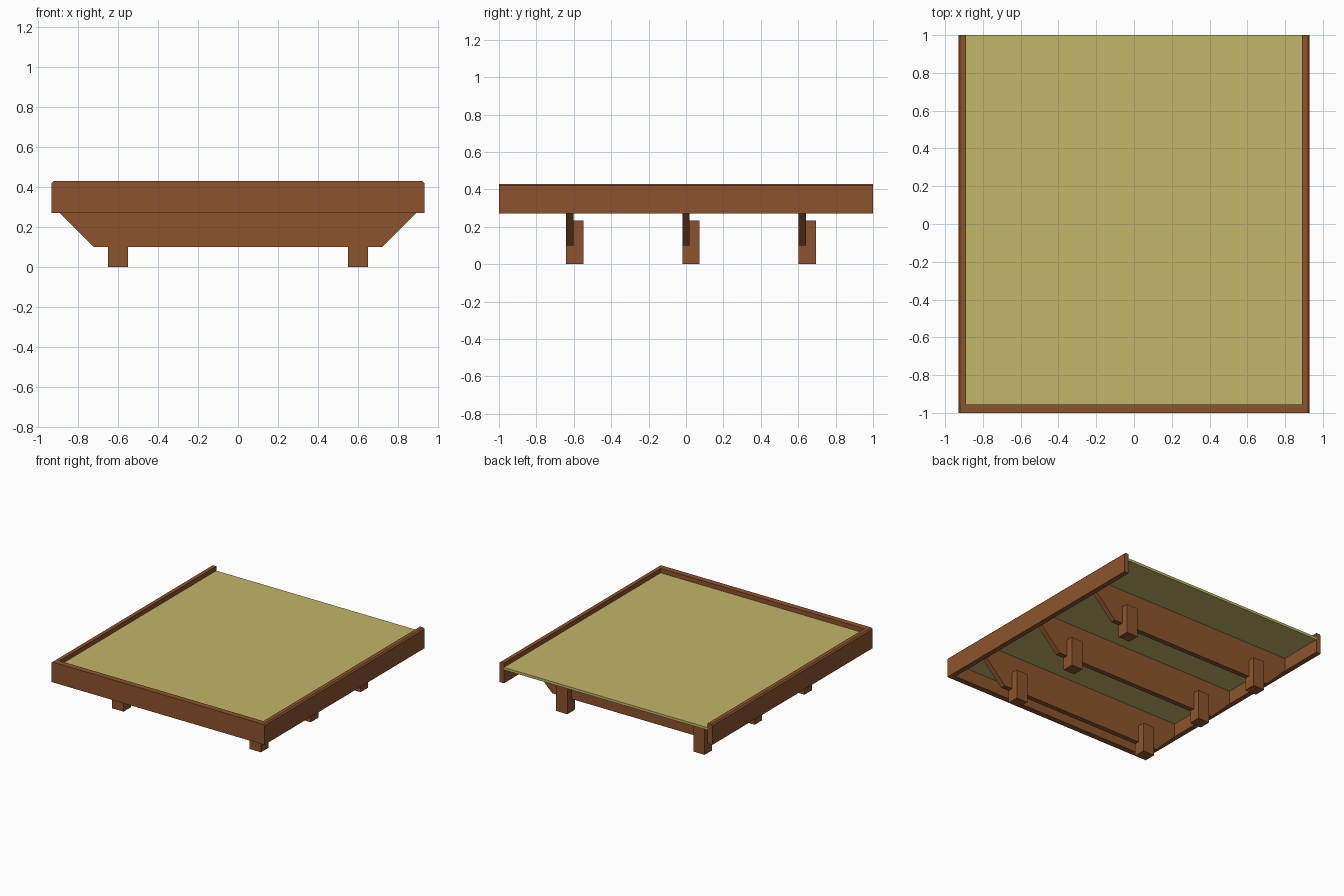
import bpy, bmesh
from mathutils import Vector

if "Cube" in bpy.data.objects:
    bpy.data.objects.remove(bpy.data.objects["Cube"])


def material(name, rgb):
    m = bpy.data.materials.new(name)
    m.diffuse_color = (*rgb, 1)
    m.use_nodes = True
    m.node_tree.nodes["Principled BSDF"].inputs["Base Color"].default_value = m.diffuse_color
    return m


wood = material("brown wood", (0.262, 0.088, 0.026))
straw = material("straw mat", (0.54, 0.465, 0.142))


def prism(name, profile, start, end, axis, mat):
    """Extrude a 2D profile: axis 'y' takes (x, z) points, 'x' takes (y, z) points."""
    bm = bmesh.new()
    if axis == 'y':
        pts = [(a, start, b) for a, b in profile]
        move = (0, end - start, 0)
    else:
        pts = [(start, a, b) for a, b in profile]
        move = (end - start, 0, 0)
    face = bm.faces.new([bm.verts.new(p) for p in pts])
    new = bmesh.ops.extrude_face_region(bm, geom=[face])["geom"]
    bmesh.ops.translate(bm, vec=Vector(move),
                        verts=[v for v in new if isinstance(v, bmesh.types.BMVert)])
    bmesh.ops.recalc_face_normals(bm, faces=bm.faces)
    mesh = bpy.data.meshes.new(name)
    bm.to_mesh(mesh)
    bm.free()
    mesh.materials.append(mat)
    obj = bpy.data.objects.new(name, mesh)
    bpy.context.collection.objects.link(obj)
    return obj


def rect(a0, a1, b0, b1):
    return [(a0, b0), (a1, b0), (a1, b1), (a0, b1)]


LOW, TOP, IN, OUT, C = 0.27, 0.43, 0.89, 0.93, 0.01
MAT_LOW, MAT_TOP = 0.375, 0.395

# Side rails with a small chamfer on the outer top edge
for s, side in ((-1, "left"), (1, "right")):
    prism(side + "_rail", [(s * IN, LOW), (s * OUT, LOW), (s * OUT, TOP - C),
                           (s * (OUT - C), TOP), (s * IN, TOP)], -1, 1, 'y', wood)

# Front rail between the side rails
prism("front_rail", rect(-IN, IN, LOW, TOP), -1, -0.955, 'y', wood)

# Thin mat, open at the back edge
prism("mat_panel", rect(-IN, IN, MAT_LOW, MAT_TOP), -0.955, 1, 'y', straw)

# Cross beams with sloped ends, each carried by two notched legs
for y, place in ((-0.622, "front"), (0, "middle"), (0.622, "back")):
    prism(place + "_beam", [(-0.72, 0.10), (0.72, 0.10), (IN, LOW), (IN, MAT_LOW),
                            (-IN, MAT_LOW), (-IN, LOW)], y - 0.02, y + 0.02, 'y', wood)
    notched = [(y - 0.02, 0), (y + 0.073, 0), (y + 0.073, 0.235),
               (y + 0.02, 0.235), (y + 0.02, 0.10), (y - 0.02, 0.10)]
    for x, side in ((-0.6, "left"), (0.6, "right")):
        prism(f"{place}_{side}_leg", notched, x - 0.05, x + 0.05, 'x', wood)
